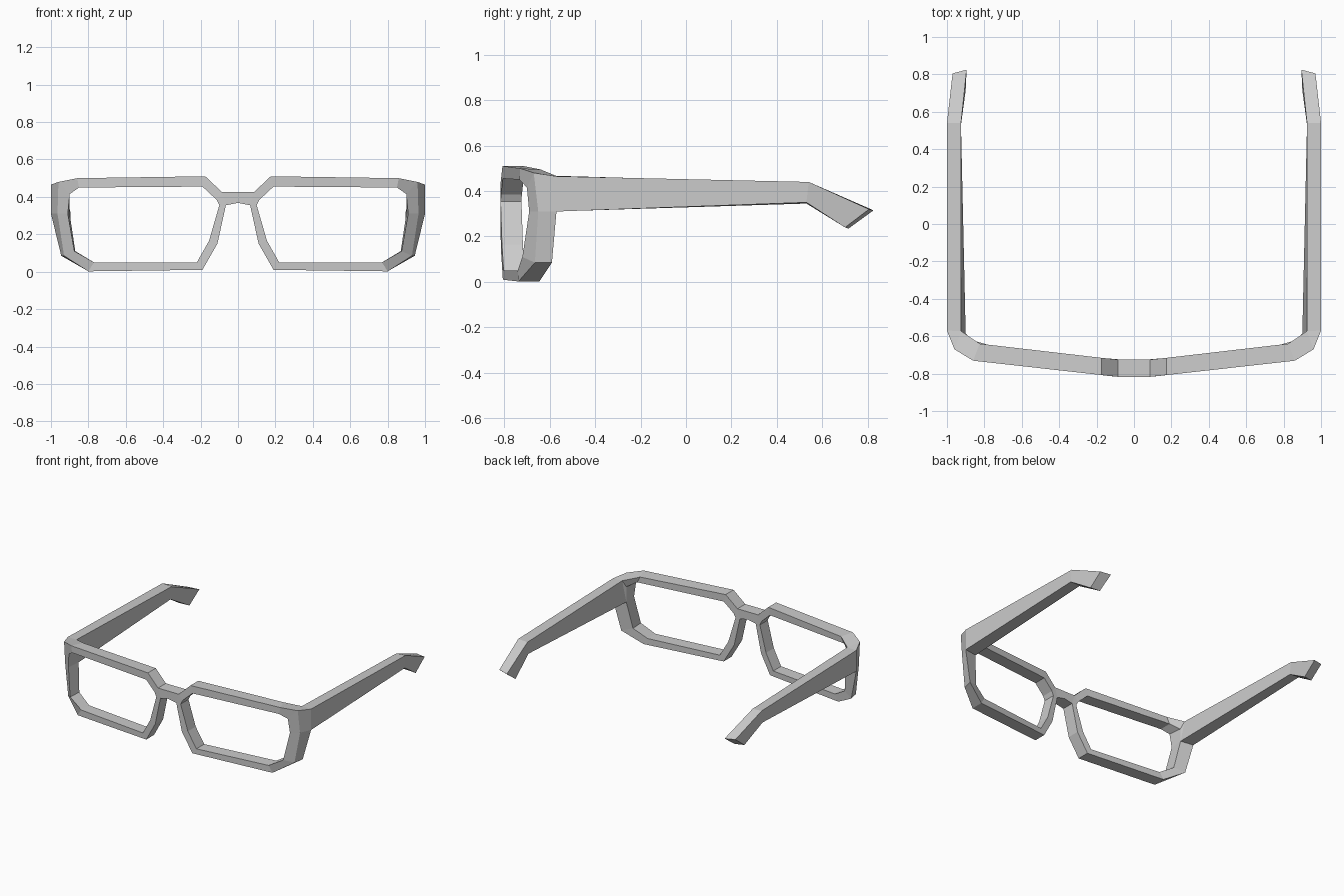
import bpy
import bmesh

cube = bpy.data.objects.get("Cube")
if cube:
    bpy.data.objects.remove(cube, do_unlink=True)

grey = bpy.data.materials.new("grey plastic")
grey.use_nodes = True
color = (0.6, 0.6, 0.6, 1)
grey.diffuse_color = color
grey.node_tree.nodes["Principled BSDF"].inputs["Base Color"].default_value = color


def finish(bm, name):
    """Turn a half mesh into an object mirrored across the centre."""
    bmesh.ops.recalc_face_normals(bm, faces=bm.faces[:])
    mesh = bpy.data.meshes.new(name)
    bm.to_mesh(mesh)
    bm.free()
    mesh.materials.append(grey)
    obj = bpy.data.objects.new(name, mesh)
    bpy.context.collection.objects.link(obj)
    mirror = obj.modifiers.new("Mirror", "MIRROR")
    mirror.merge_threshold = 0.0005
    return obj


def front_y(x):
    """Sweep of the frame front: flat at the bridge, then swept back."""
    return -0.817 + 0.112 * max(0, x - 0.09)


def flat_station(xo, zo, xi, zi):
    """Section of the flat rim: front outer, front inner, back inner, back outer."""
    depth = 0.092
    return [(xo, front_y(xo), zo), (xi, front_y(xi), zi),
            (xi, front_y(xi) + depth, zi), (xo, front_y(xo) + depth, zo)]


# Rim sections, going round from the nose: up, out, down and back
nose_low = flat_station(0.065, 0.355, 0.10, 0.355)
nose_top = flat_station(0.085, 0.425, 0.115, 0.385)
brow_in = flat_station(0.175, 0.51, 0.19, 0.455)
brow_out = flat_station(0.86, 0.50, 0.85, 0.45)
brow_out[3] = (0.825, -0.64, 0.495)
corner = [(0.96, -0.67, 0.48), (0.90, -0.70, 0.415),
          (0.91, -0.60, 0.415), (0.925, -0.572, 0.467)]
side = [(0.965, -0.65, 0.31), (0.91, -0.69, 0.31),
        (0.90, -0.585, 0.31), (1.0, -0.57, 0.31)]
low_side = [(0.93, -0.665, 0.085), (0.875, -0.72, 0.11),
            (0.87, -0.62, 0.11), (0.945, -0.59, 0.085)]
bottom_out = flat_station(0.80, 0.002, 0.77, 0.05)
bottom_in = flat_station(0.19, 0.01, 0.22, 0.05)
nose_side = flat_station(0.11, 0.15, 0.155, 0.165)
stations = [nose_low, nose_top, brow_in, brow_out, corner, side,
            low_side, bottom_out, bottom_in, nose_side]
hinge = (1.0, -0.57, 0.465)

# Front frame: rim with bridge
bm = bmesh.new()
rings = [[bm.verts.new(p) for p in s] for s in stations]
for i, a in enumerate(rings):
    b = rings[(i + 1) % len(rings)]
    for k in range(4):
        n = (k + 1) % 4
        at_bridge = i == 0 and k == 3
        at_hinge = a is rings[4] and k >= 2
        if not (at_bridge or at_hinge):
            bm.faces.new((a[k], a[n], b[n], b[k]))

# Hinge corner, where the arm leaves the rim
c, s = rings[4], rings[5]
h = bm.verts.new(hinge)
bm.faces.new((c[0], h, c[3]))
bm.faces.new((c[0], s[0], s[3], h))
bm.faces.new((c[3], c[2], s[2]))

# Bridge out to the centre line
low, top = rings[0], rings[1]
ends = [low[0], top[0], top[3], low[3]]
heights = [0.368, 0.425, 0.425, 0.368]
mid = [bm.verts.new((0, v.co.y, z)) for v, z in zip(ends, heights)]
for k in range(4):
    n = (k + 1) % 4
    bm.faces.new((ends[k], ends[n], mid[n], mid[k]))
finish(bm, "front_frame")

# Temple arms with the bent ear tips
bm = bmesh.new()
sections = [
    [hinge, corner[3], side[2], side[3]],
    [(1.0, 0.54, 0.44), (0.925, 0.54, 0.435), (0.925, 0.53, 0.345), (1.0, 0.53, 0.35)],
    [(0.97, 0.805, 0.32), (0.895, 0.825, 0.315), (0.90, 0.715, 0.235), (0.97, 0.70, 0.24)],
]
rings = [[bm.verts.new(p) for p in sec] for sec in sections]
for a, b in zip(rings, rings[1:]):
    for k in range(4):
        n = (k + 1) % 4
        bm.faces.new((a[k], a[n], b[n], b[k]))
bm.faces.new(rings[0])
bm.faces.new(rings[-1])
finish(bm, "temple_arms")
